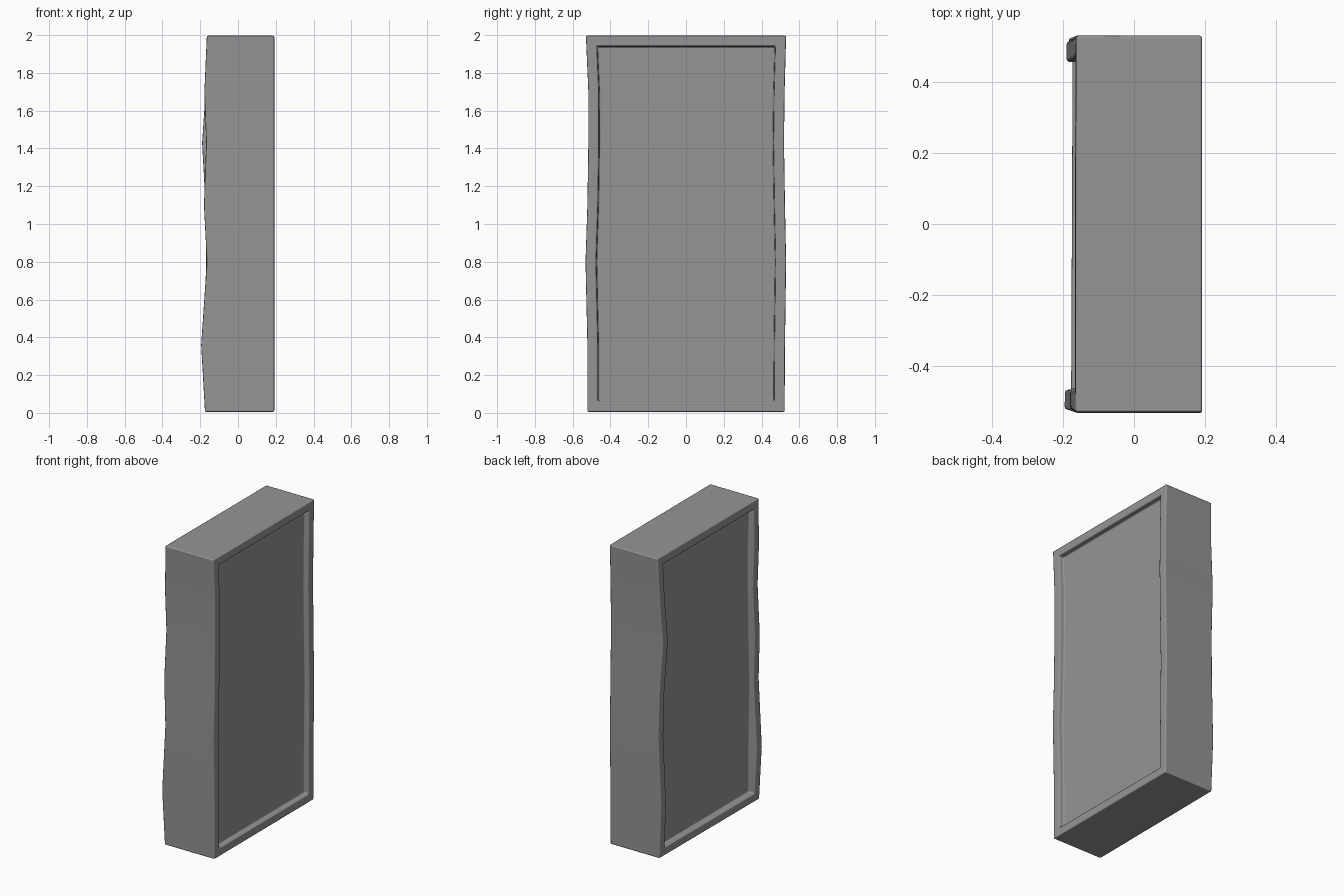
import bpy, bmesh

if "Cube" in bpy.data.objects:
    bpy.data.objects.remove(bpy.data.objects["Cube"])

# Height stations: z, x of the rear corner at -y, x of the rear corner at +y,
# y of the -y side, y of the +y side at the rear edge, y of the +y side at the front edge
STATIONS = [
    (0.005, -0.175, -0.170, -0.522, 0.522, 0.522),
    (0.36, -0.195, -0.183, -0.522, 0.524, 0.524),
    (0.80, -0.165, -0.168, -0.532, 0.53, 0.53),
    (1.10, -0.180, -0.172, -0.522, 0.524, 0.524),
    (1.43, -0.168, -0.190, -0.517, 0.512, 0.519),
    (1.70, -0.178, -0.172, -0.517, 0.52, 0.522),
    (1.997, -0.165, -0.163, -0.53, 0.53, 0.53),
]
FRONT_X = 0.192


def recess(bm, faces, panel_x):
    """Frame a strip of side faces and sink a flat panel inside it."""
    bmesh.ops.inset_region(bm, faces=faces, thickness=0.055, depth=0, use_even_offset=True)
    bmesh.ops.inset_region(bm, faces=faces, thickness=0.004, depth=0, use_even_offset=True)
    for v in {v for f in faces for v in f.verts}:
        v.co.x = panel_x


# Wavy slab lofted through rectangular sections
bm = bmesh.new()
rings = []
for z, xa, xb, ya, yb, yc in STATIONS:
    corners = [(xa, ya), (FRONT_X, ya), (FRONT_X, yc), (xb, yb)]
    rings.append([bm.verts.new((x, y, z)) for x, y in corners])
sides = {i: [] for i in range(4)}
for lo, hi in zip(rings, rings[1:]):
    for i in range(4):
        j = (i + 1) % 4
        sides[i].append(bm.faces.new((lo[i], lo[j], hi[j], hi[i])))
bm.faces.new(rings[0][::-1])
bm.faces.new(rings[-1])
bm.normal_update()

# Recessed panels on both broad sides
recess(bm, sides[1], 0.16)
recess(bm, sides[3], -0.135)
bmesh.ops.recalc_face_normals(bm, faces=bm.faces)

mesh = bpy.data.meshes.new("framed_slab")
bm.to_mesh(mesh)
bm.free()
slab = bpy.data.objects.new("framed_slab", mesh)
bpy.context.collection.objects.link(slab)

# Dark grey surface
grey = bpy.data.materials.new("dark_grey")
grey.diffuse_color = (0.3, 0.3, 0.3, 1)
grey.use_nodes = True
grey.node_tree.nodes["Principled BSDF"].inputs["Base Color"].default_value = grey.diffuse_color
mesh.materials.append(grey)

bpy.context.view_layer.objects.active = slab
slab.select_set(True)
bpy.ops.object.shade_smooth_by_angle()

# Softened edges
bevel = slab.modifiers.new("edge_bevel", 'BEVEL')
bevel.width = 0.007
bevel.segments = 2
bevel.limit_method = 'ANGLE'
bevel.angle_limit = 0.6
bevel.harden_normals = True
